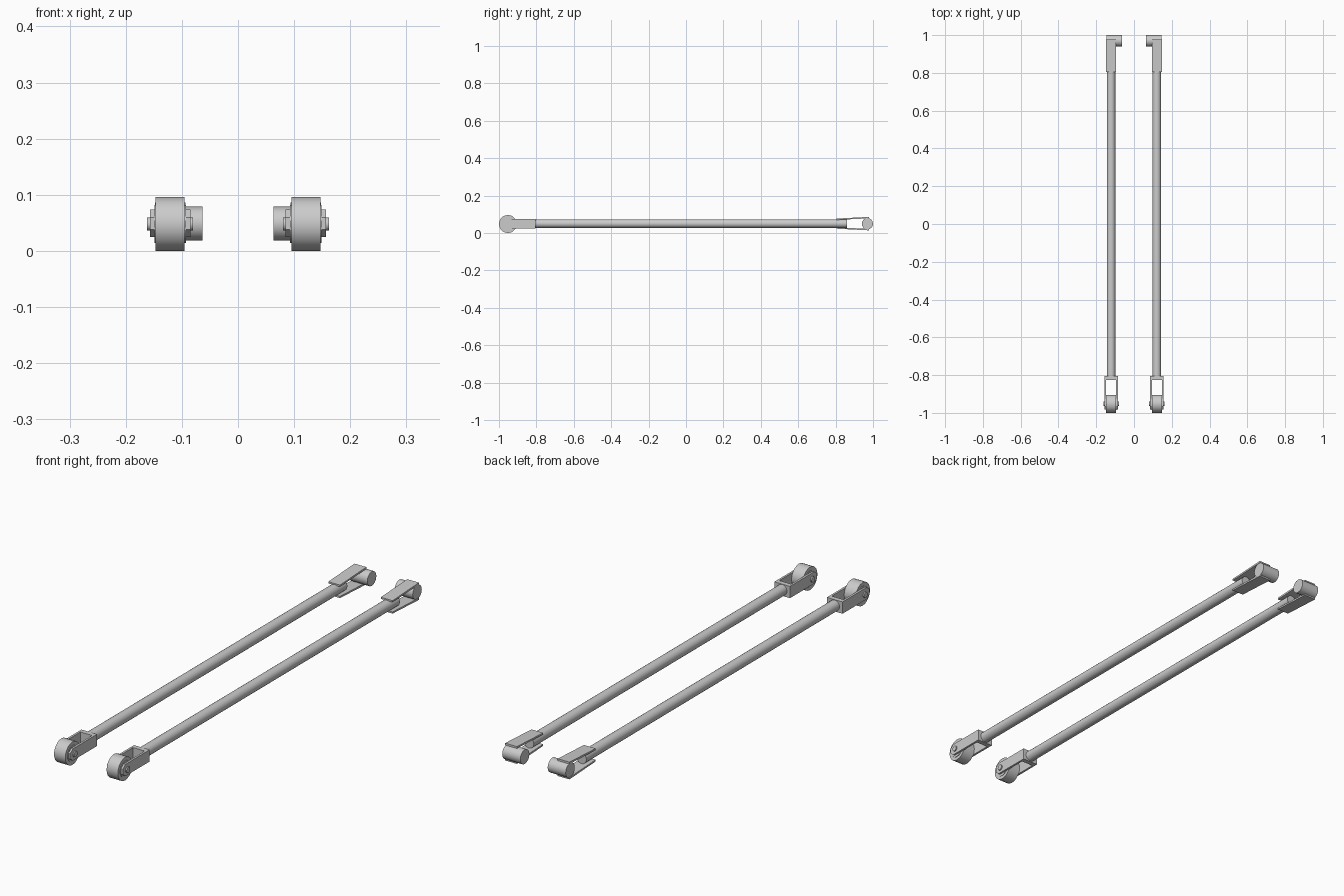
import bpy, bmesh, math
from mathutils import Matrix, Vector

if "Cube" in bpy.data.objects:
    bpy.data.objects.remove(bpy.data.objects["Cube"])

CX, CZ = 0.121, 0.048      # axis of the right-hand bar
ROLLER_Y, PEG_Y = -0.952, 0.97


def finish(bm, name, smooth=False):
    """Make an object and mirror it to the left-hand bar."""
    bmesh.ops.recalc_face_normals(bm, faces=bm.faces)
    me = bpy.data.meshes.new(name)
    bm.to_mesh(me)
    bm.free()
    ob = bpy.data.objects.new(name, me)
    bpy.context.collection.objects.link(ob)
    if smooth:
        bpy.ops.object.select_all(action='DESELECT')
        ob.select_set(True)
        bpy.context.view_layer.objects.active = ob
        bpy.ops.object.shade_smooth_by_angle(angle=math.radians(35))
    mod = ob.modifiers.new("mirror", 'MIRROR')
    mod.use_axis = (True, False, False)
    mod.use_mirror_merge = False


def cylinder(name, a, b, radius, sides=16):
    a, b = Vector(a), Vector(b)
    bm = bmesh.new()
    rot = (b - a).to_track_quat('Z', 'Y').to_matrix().to_4x4()
    bmesh.ops.create_cone(bm, cap_ends=True, segments=sides, radius1=radius,
                          radius2=radius, depth=(b - a).length,
                          matrix=Matrix.Translation((a + b) / 2) @ rot)
    finish(bm, name, True)


def plate(name, profile, x0, x1):
    """Extrude a (y, z) outline along x."""
    bm = bmesh.new()
    f = bm.faces.new([bm.verts.new((x0, y, z)) for y, z in profile])
    r = bmesh.ops.extrude_face_region(bm, geom=[f])
    vs = [v for v in r["geom"] if isinstance(v, bmesh.types.BMVert)]
    bmesh.ops.translate(bm, verts=vs, vec=(x1 - x0, 0, 0))
    finish(bm, name)


# long round bar
cylinder("bar", (CX, -0.815, 0.05), (CX, 0.86, 0.05), 0.0225, 20)

# front roller with hub and axle pin
cylinder("roller", (CX - 0.026, ROLLER_Y, CZ), (CX + 0.026, ROLLER_Y, CZ), 0.048, 20)
cylinder("roller_hub", (CX - 0.028, ROLLER_Y, CZ), (CX + 0.028, ROLLER_Y, CZ), 0.034)
cylinder("axle_pin", (CX - 0.041, ROLLER_Y, CZ), (CX + 0.041, ROLLER_Y, CZ), 0.012, 12)

# front fork: two chamfer-tipped arms joined by a base
arm = [(-0.805, 0.025), (-0.805, 0.074), (-0.965, 0.074),
       (-0.982, 0.060), (-0.982, 0.038), (-0.965, 0.025)]
plate("fork_arm_outer", arm, CX + 0.027, CX + 0.036)
plate("fork_arm_inner", arm, CX - 0.036, CX - 0.027)
plate("fork_base", [(-0.805, 0.025), (-0.805, 0.074), (-0.825, 0.074), (-0.825, 0.025)],
      CX - 0.027, CX + 0.027)

# rear clamp plates, spreading apart to hold the peg
for name, s in (("upper_clamp_plate", 1), ("lower_clamp_plate", -1)):
    pts = [(0.805, 0.020), (0.805, 0.027), (0.978, 0.036), (0.978, 0.028)]
    plate(name, [(y, 0.05 + s * z) for y, z in pts], CX - 0.027, CX + 0.027)

# rear peg reaching inwards
cylinder("rear_peg", (0.063, PEG_Y, 0.049), (CX + 0.025, PEG_Y, 0.049), 0.030)
